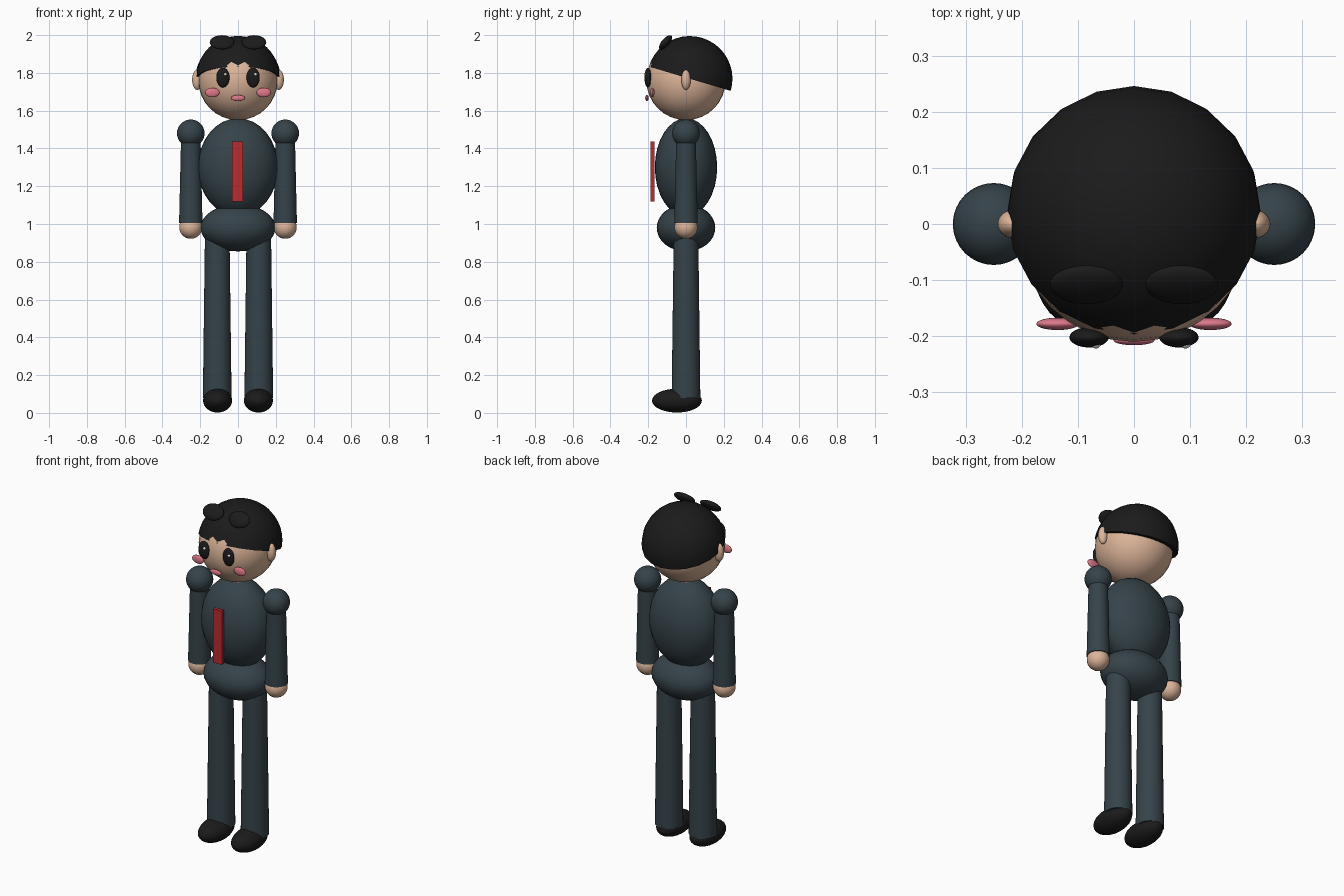
import bpy, bmesh, math
from mathutils import Matrix, Vector

if "Cube" in bpy.data.objects:
    bpy.data.objects.remove(bpy.data.objects["Cube"])


def material(name, rgb):
    m = bpy.data.materials.new(name)
    m.diffuse_color = (*rgb, 1)
    m.use_nodes = True
    m.node_tree.nodes["Principled BSDF"].inputs["Base Color"].default_value = m.diffuse_color
    return m


SKIN = material("skin", (0.72, 0.46, 0.32))
SUIT = material("dark slate", (0.036, 0.056, 0.068))
BLACK = material("soft black", (0.011, 0.011, 0.011))
RED = material("tie red", (0.50, 0.025, 0.028))
PINK = material("blush pink", (0.72, 0.19, 0.25))
WHITE = material("glint white", (0.9, 0.9, 0.9))


def finish(bm, name, mat, smooth=True):
    bmesh.ops.recalc_face_normals(bm, faces=bm.faces)
    me = bpy.data.meshes.new(name)
    bm.to_mesh(me)
    bm.free()
    me.materials.append(mat)
    ob = bpy.data.objects.new(name, me)
    bpy.context.collection.objects.link(ob)
    if smooth:
        bpy.ops.object.select_all(action='DESELECT')
        ob.select_set(True)
        bpy.context.view_layer.objects.active = ob
        bpy.ops.object.shade_smooth_by_angle(angle=math.radians(40))
    return ob


def ellipsoid(name, mat, centre, radii, tilt=0, segs=32):
    """Ellipsoid with half-sizes radii, tilted about x."""
    bm = bmesh.new()
    mx = (Matrix.Translation(centre) @ Matrix.Rotation(tilt, 4, 'X')
          @ Matrix.Diagonal((*radii, 1)))
    bmesh.ops.create_uvsphere(bm, u_segments=segs, v_segments=segs // 2,
                              radius=1, matrix=mx)
    return finish(bm, name, mat)


def limb(name, mat, x, z0, z1, r0, r1):
    """Vertical tapered cylinder."""
    bm = bmesh.new()
    bmesh.ops.create_cone(bm, cap_ends=True, segments=32, radius1=r0, radius2=r1,
                          depth=z1 - z0,
                          matrix=Matrix.Translation((x, 0, (z0 + z1) / 2)))
    return finish(bm, name, mat)


# Head, torso and hips
ellipsoid("head", SKIN, (0, 0, 1.76), (0.21, 0.21, 0.21))
ellipsoid("torso", SUIT, (0, 0, 1.30), (0.212, 0.165, 0.26))
ellipsoid("hips", SUIT, (0, 0, 0.98), (0.198, 0.155, 0.125))
ellipsoid("mouth", PINK, (0, -0.207, 1.667), (0.037, 0.009, 0.016))

# Hair cap: half a sphere, tilted back
bm = bmesh.new()
bmesh.ops.create_uvsphere(bm, u_segments=20, v_segments=20, radius=0.226)
cut = bmesh.ops.bisect_plane(bm, geom=bm.verts[:] + bm.edges[:] + bm.faces[:],
                             plane_co=(0, 0, 0), plane_no=(0, 0, 1), clear_inner=True)
bmesh.ops.holes_fill(bm, edges=[e for e in bm.edges if e.is_boundary])
bm.transform(Matrix.Translation((0, 0.02, 1.769))
             @ Matrix.Rotation(math.radians(-16.5), 4, 'X'))
finish(bm, "hair_cap", BLACK)

# Tie
bm = bmesh.new()
bmesh.ops.create_cube(bm, size=1, matrix=Matrix.Translation((-0.003, -0.177, 1.278))
                      @ Matrix.Diagonal((0.057, 0.02, 0.317, 1)))
finish(bm, "tie", RED, smooth=False)

# Paired parts
for side, s in (("left", -1), ("right", 1)):
    ellipsoid(f"{side}_hair_tuft", BLACK, (s * 0.085, -0.108, 1.962),
              (0.065, 0.047, 0.02), tilt=math.radians(48))
    ellipsoid(f"{side}_ear", SKIN, (s * 0.216, 0, 1.763), (0.027, 0.025, 0.053))
    ellipsoid(f"{side}_eye", BLACK, (s * 0.08, -0.202, 1.775), (0.035, 0.018, 0.052))
    ellipsoid(f"{side}_eye_glint", WHITE, (s * 0.08 + 0.012, -0.213, 1.792),
              (0.009, 0.009, 0.009), segs=16)
    ellipsoid(f"{side}_cheek", PINK, (s * 0.136, -0.178, 1.696), (0.038, 0.011, 0.025))
    # Arm
    ellipsoid(f"{side}_shoulder", SUIT, (s * 0.25, 0, 1.48), (0.073, 0.073, 0.073))
    limb(f"{side}_arm", SUIT, s * 0.25, 1.005, 1.48, 0.062, 0.051)
    ellipsoid(f"{side}_hand", SKIN, (s * 0.25, 0, 0.983), (0.061, 0.061, 0.061))
    # Leg
    limb(f"{side}_leg", SUIT, s * 0.11, 0.08, 0.95, 0.076, 0.065)
    ellipsoid(f"{side}_shoe", BLACK, (s * 0.108, -0.048, 0.065), (0.077, 0.132, 0.063))
